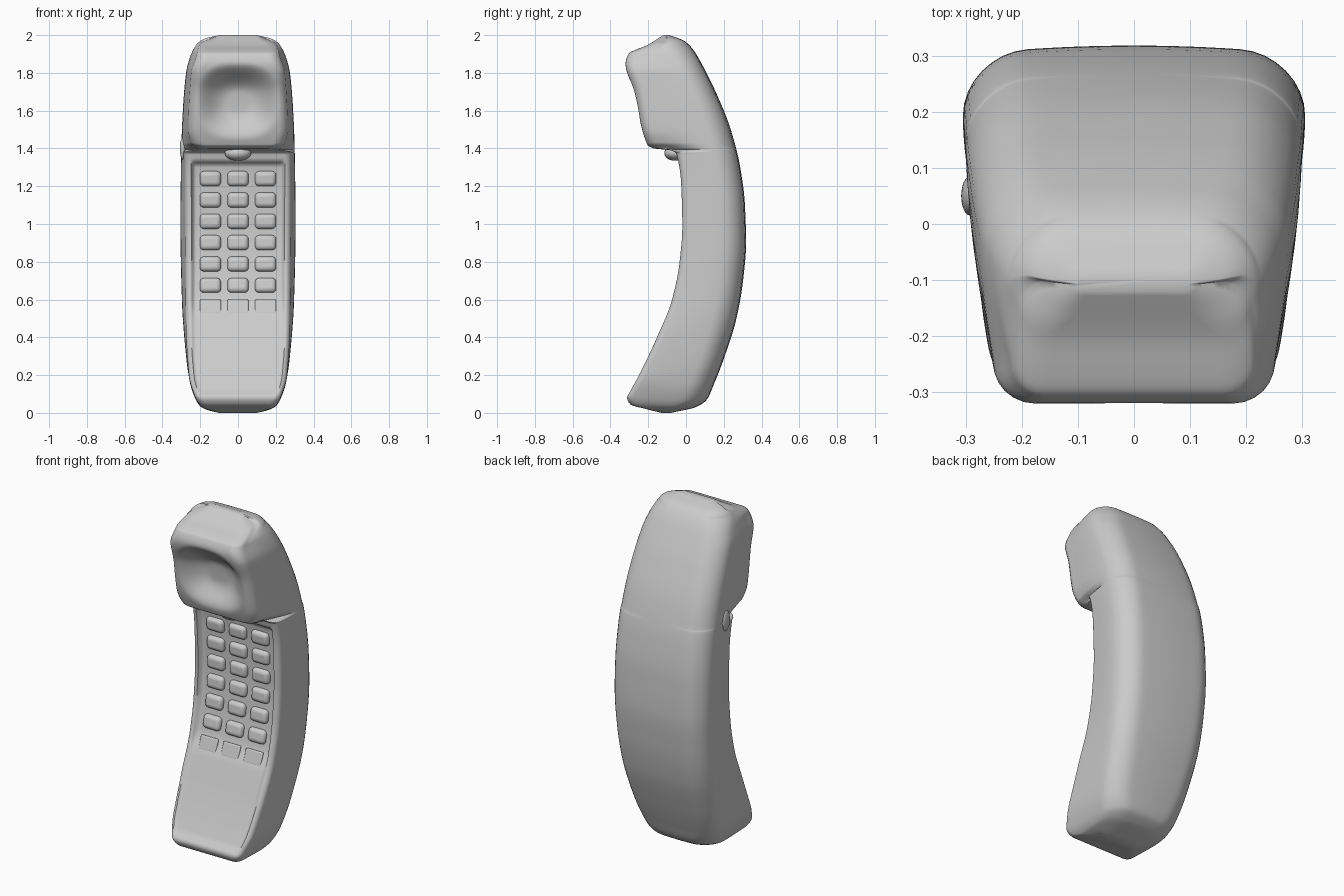
import bpy, bmesh, math

cube = bpy.data.objects.get("Cube")
if cube:
    bpy.data.objects.remove(cube, do_unlink=True)

mat = bpy.data.materials.new("matte_grey")
mat.use_nodes = True
GREY = (0.6, 0.6, 0.6, 1)
mat.diffuse_color = GREY
mat.node_tree.nodes["Principled BSDF"].inputs["Base Color"].default_value = GREY


def curve(pts):
    """Smooth curve through (z, value) points that never overshoots."""
    sl = [(b[1] - a[1]) / (b[0] - a[0]) for a, b in zip(pts, pts[1:])]
    tan = [sl[0]] + [2 * p * q / (p + q) if p * q > 0 else 0
                     for p, q in zip(sl, sl[1:])] + [sl[-1]]

    def f(z):
        i = 0
        while i < len(sl) - 1 and z > pts[i + 1][0]:
            i += 1
        h = pts[i + 1][0] - pts[i][0]
        t = min(max((z - pts[i][0]) / h, 0), 1)
        u = 1 - t
        return (pts[i][1] * u * u * (1 + 2 * t) + pts[i + 1][1] * t * t * (3 - 2 * t)
                + h * (tan[i] * t * u * u - tan[i + 1] * t * t * u))
    return f


def step(a, b, x):
    t = min(max((x - a) / (b - a), 0), 1)
    return t * t * (3 - 2 * t)


# Handset outline along its height
front = curve([(0, -.13), (.02, -.21), (.045, -.295), (.08, -.312), (.12, -.293), (.2, -.25),
               (.4, -.155), (.6, -.075), (.8, -.035), (1, -.02), (1.2, -.025), (1.37, -.05),
               (1.39, -.08), (1.4, -.17), (1.42, -.205), (1.7, -.275), (1.85, -.32),
               (1.9, -.305), (1.95, -.2), (2, -.12)])
back = curve([(0, -.08), (.03, .05), (.07, .11), (.15, .147), (.3, .205), (.5, .267), (.7, .302),
              (.9, .318), (1.1, .312), (1.3, .287), (1.5, .237), (1.7, .157), (1.85, .082),
              (1.92, .04), (1.97, -.01), (2, -.09)])
width = curve([(0, .1), (.015, .16), (.035, .2), (.08, .228), (.15, .252), (.3, .275), (.6, .297),
               (1, .305), (1.4, .3), (1.6, .292), (1.8, .275), (1.88, .255), (1.95, .22),
               (1.98, .18), (2, .1)])
front_width = curve([(0, .1), (.03, .19), (.08, .225), (.2, .26), (.5, .277), (1.38, .283),
                     (1.4, .225), (1.43, .25), (1.5, .265), (1.8, .25), (1.88, .225),
                     (1.95, .205), (2, .1)])


def keypad_depth(z):
    return .012 * step(.09, .13, z) * step(1.335, 1.315, z) + .02 * step(.5, .62, z) * step(1.335, 1.315, z)


def sink(x, z):
    """Depth of the keypad recess and the earpiece hollow."""
    d = keypad_depth(z) * step(.248, .232, abs(x)) if z < 1.36 else 0
    if z > 1.42:
        r = math.sqrt((abs(x) / .215) ** 2.6 + (abs(z - 1.65) / .2) ** 2.6)
        d += .1 * (1 - step(.15, 1.05, r)) * (.85 + (z - 1.65))
    return d


def ring(z):
    yf, yb, w, wf = front(z), back(z), width(z), min(front_width(z), width(z))
    dep = yb - yf
    rf = min(.06 if z > 1.39 else .035, dep * .4, wf * .4)
    rb = min(.115, dep * .5, w * .6)
    half = []
    n = 26
    for i in range(n + 1):                       # front face
        x = (wf - rf) * i / n
        half.append((x, yf + sink(x, z)))
    for i in range(1, 7):                        # front corner
        a = math.pi / 2 * i / 6
        half.append((wf - rf + rf * math.sin(a), yf + rf - rf * math.cos(a)))
    for i in range(1, 6):                        # side
        t = i / 6
        half.append((wf + (w - wf) * math.sin(t * math.pi / 2),
                     yf + rf + (dep - rf - rb) * t))
    for i in range(9):                           # back corner
        a = math.pi / 2 * i / 8
        half.append((w - rb + rb * math.cos(a), yb - rb + rb * math.sin(a)))
    for i in range(1, 7):                        # back face
        half.append(((w - rb) * (1 - i / 6), yb))
    half = [(x, y - .07 * (x / w) ** 2 * max(y - yf - dep * .3, 0)) for x, y in half]
    return half + [(-x, y) for x, y in half[-2:0:-1]]


def finish(obj, name, angle=50):
    obj.name = name
    obj.data.materials.clear()
    obj.data.materials.append(mat)
    bpy.ops.object.select_all(action="DESELECT")
    obj.select_set(True)
    bpy.context.view_layer.objects.active = obj
    bpy.ops.object.shade_smooth_by_angle(angle=math.radians(angle))
    return obj


# Handset body: rings stacked along the height, finer at the tips and the ledge
levels = {round(i * .0125, 4) for i in range(161)}
for lo, hi in ((0, .1), (1.36, 1.44), (1.88, 2)):
    levels |= {round(lo + (hi - lo) * i / 24, 4) for i in range(25)}
bm = bmesh.new()
rings = [[bm.verts.new((x, y, z)) for x, y in ring(z)] for z in sorted(levels)]
for a, b in zip(rings, rings[1:]):
    for i in range(len(a)):
        j = (i + 1) % len(a)
        bm.faces.new((a[i], a[j], b[j], b[i]))
bm.faces.new(rings[0])
bm.faces.new(rings[-1])
bmesh.ops.recalc_face_normals(bm, faces=bm.faces)
mesh = bpy.data.meshes.new("handset_body")
bm.to_mesh(mesh)
bm.free()
body = bpy.data.objects.new("handset_body", mesh)
bpy.context.collection.objects.link(body)
finish(body, "handset_body", 60)


# Keypad: soft pillow keys that follow the curved panel
def add_key(name, x, z, rise):
    slope = (front(z + .02) - front(z - .02)) / .04
    bpy.ops.mesh.primitive_cube_add(size=1, location=(x, front(z) + keypad_depth(z), z))
    key = bpy.context.object
    key.scale = (.112, rise * 2, .08)
    key.rotation_euler = (-math.atan(slope), 0, 0)
    bpy.ops.object.transform_apply(location=False, rotation=False, scale=True)
    bevel = key.modifiers.new("soft_edge", "BEVEL")
    bevel.width = rise * .95
    bevel.segments = 4
    finish(key, name, 80)


for row in range(7):
    for col, side in ((-1, "right"), (0, "middle"), (1, "left")):
        add_key(f"key_{row + 1}_{side}", col * .146, 1.24 - row * .113, .024 if row < 6 else .008)


# Small rounded parts: latch under the earpiece and side button
def add_pebble(name, loc, scale):
    bpy.ops.mesh.primitive_uv_sphere_add(segments=24, ring_count=12, location=loc)
    bpy.context.object.scale = scale
    finish(bpy.context.object, name)


add_pebble("latch", (0, -.06, 1.375), (.07, .055, .04))
add_pebble("side_button", (-.292, .05, 1.4), (.016, .035, .06))
